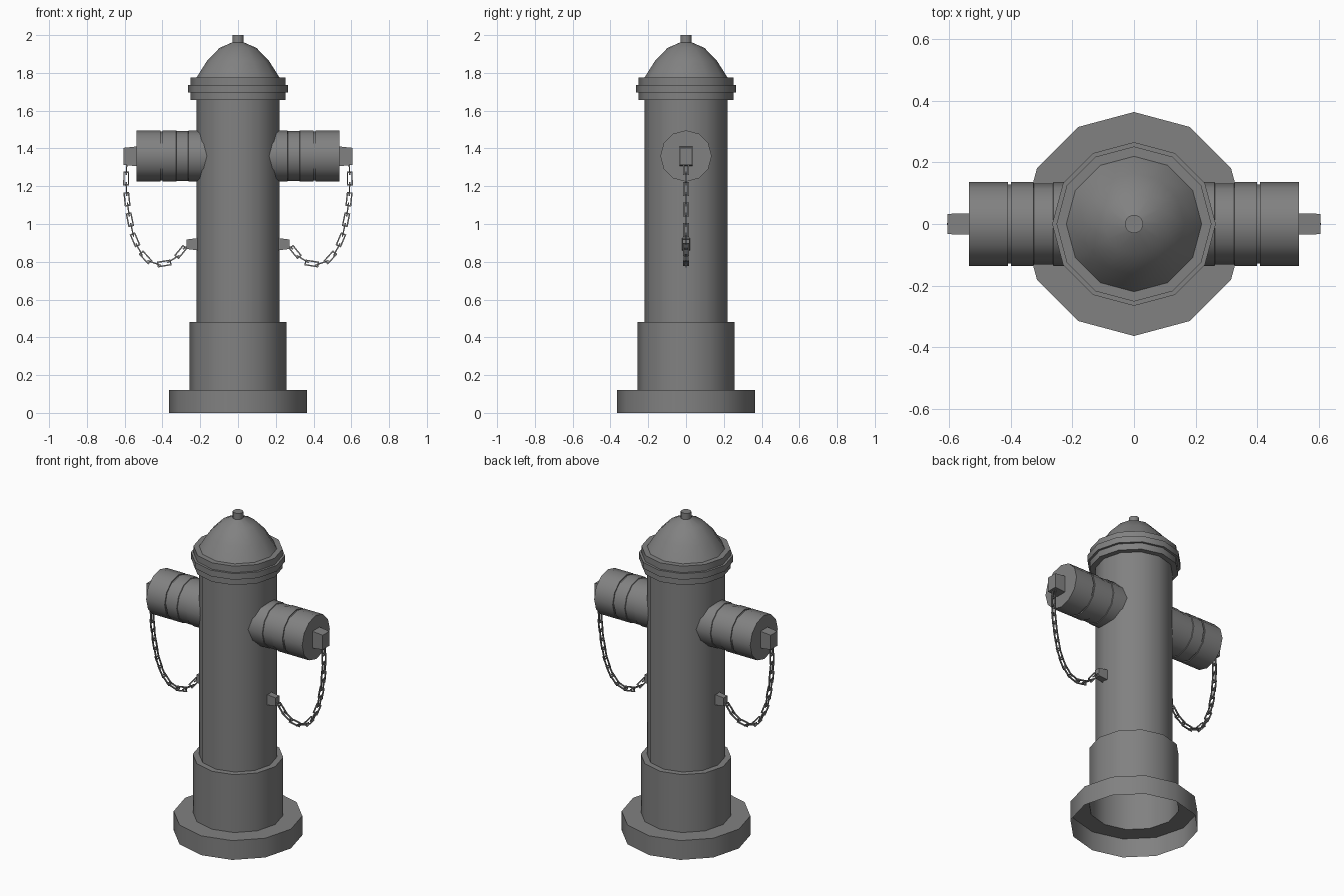
import bpy, bmesh, math
from mathutils import Vector

if "Cube" in bpy.data.objects:
    bpy.data.objects.remove(bpy.data.objects["Cube"])

SIDES = 12
iron = bpy.data.materials.new("dark_iron")
iron.diffuse_color = (.22, .22, .22, 1)
iron.use_nodes = True
iron.node_tree.nodes["Principled BSDF"].inputs["Base Color"].default_value = iron.diffuse_color


def finish(name, bm, smooth=True, mirror=False):
    bmesh.ops.recalc_face_normals(bm, faces=bm.faces)
    me = bpy.data.meshes.new(name)
    bm.to_mesh(me)
    bm.free()
    me.materials.append(iron)
    if smooth:
        me.shade_smooth()
        me.set_sharp_from_angle(angle=math.radians(40))
    ob = bpy.data.objects.new(name, me)
    bpy.context.collection.objects.link(ob)
    if mirror:
        ob.modifiers.new("mirror", 'MIRROR').use_axis[0] = True
    return ob


def lathe(bm, profile, place):
    """Revolve (radius, distance) pairs; close the last ring with a cap."""
    rings = []
    for r, d in profile:
        rings.append([bm.verts.new(place(r * math.cos(a), r * math.sin(a), d))
                      for a in (2 * math.pi * i / SIDES for i in range(SIDES))])
    for a, b in zip(rings, rings[1:]):
        for i in range(SIDES):
            j = (i + 1) % SIDES
            bm.faces.new((a[i], a[j], b[j], b[i]))
    bm.faces.new(rings[-1])


def tapered_block(name, x0, x1, z, near, far):
    """Block along x; near and far are (half width, half height)."""
    bm = bmesh.new()
    bmesh.ops.create_cube(bm, size=2)
    for v in bm.verts:
        hw, hh = far if v.co.x > 0 else near
        v.co = (x1 if v.co.x > 0 else x0, v.co.y * hw, z + v.co.z * hh)
    return finish(name, bm, smooth=False, mirror=True)


# Barrel: stepped shell, open underneath, with collar and dome
bm = bmesh.new()
lathe(bm, [(.364, 0), (.364, .12), (.256, .12), (.256, .48), (.22, .48),
           (.22, 1.657), (.252, 1.657), (.252, 1.697), (.266, 1.697),
           (.266, 1.735), (.252, 1.735), (.252, 1.775), (.22, 1.775),
           (.165, 1.862), (.098, 1.932), (.03, 1.962), (.03, 2.0)],
      lambda u, v, d: (u, v, d))
finish("barrel", bm)

# Side outlets with shallow grooves
bm = bmesh.new()
lathe(bm, [(.136, .15), (.136, .262), (.132, .264), (.132, .325), (.136, .327),
           (.136, .4), (.129, .4), (.129, .41), (.136, .41), (.136, .537)],
      lambda u, v, d: (d, u, 1.36 + v))
finish("outlet", bm, mirror=True)

# Cap nuts and chain anchors
tapered_block("cap_nut", .53, .606, 1.358, (.035, .053), (.033, .045))
tapered_block("chain_anchor", .2, .272, .893, (.022, .034), (.018, .025))

# Chain: rectangular links spaced evenly along a hanging path
path = [Vector((x, 0, z)) for x, z in [
    (.59, 1.296), (.592, 1.24), (.589, 1.14), (.575, 1.035), (.553, .935),
    (.52, .857), (.475, .807), (.43, .788), (.378, .792), (.325, .825),
    (.29, .868), (.262, .888)]]


def along(s):
    for a, b in zip(path, path[1:]):
        length = (b - a).length
        if s <= length:
            return a.lerp(b, s / length)
        s -= length
    return path[-1].copy()


def add_link(bm, centre, tangent, side):
    depth = tangent.cross(side)
    hl, hw, wire = .037, .0155, .007
    ring = []
    for sx, sy in ((-1, -1), (1, -1), (1, 1), (-1, 1)):
        ring.append([bm.verts.new(centre + tangent * sx * (hl - k)
                                  + side * sy * (hw - k) + depth * t)
                     for k, t in ((0, -.0035), (wire, -.0035),
                                  (wire, .0035), (0, .0035))])
    for i in range(4):
        a, b = ring[i], ring[(i + 1) % 4]
        for k in range(4):
            m = (k + 1) % 4
            bm.faces.new((a[k], b[k], b[m], a[m]))


total = sum((b - a).length for a, b in zip(path, path[1:]))
count = 15
step = total / (count - 1)
Y = Vector((0, 1, 0))
bm = bmesh.new()
for i in range(count):
    s = i * step
    tangent = (along(s + .02) - along(max(s - .02, 0))).normalized()
    add_link(bm, along(s), tangent, Y if i % 2 == 0 else tangent.cross(Y))
finish("chain", bm, smooth=False, mirror=True)
